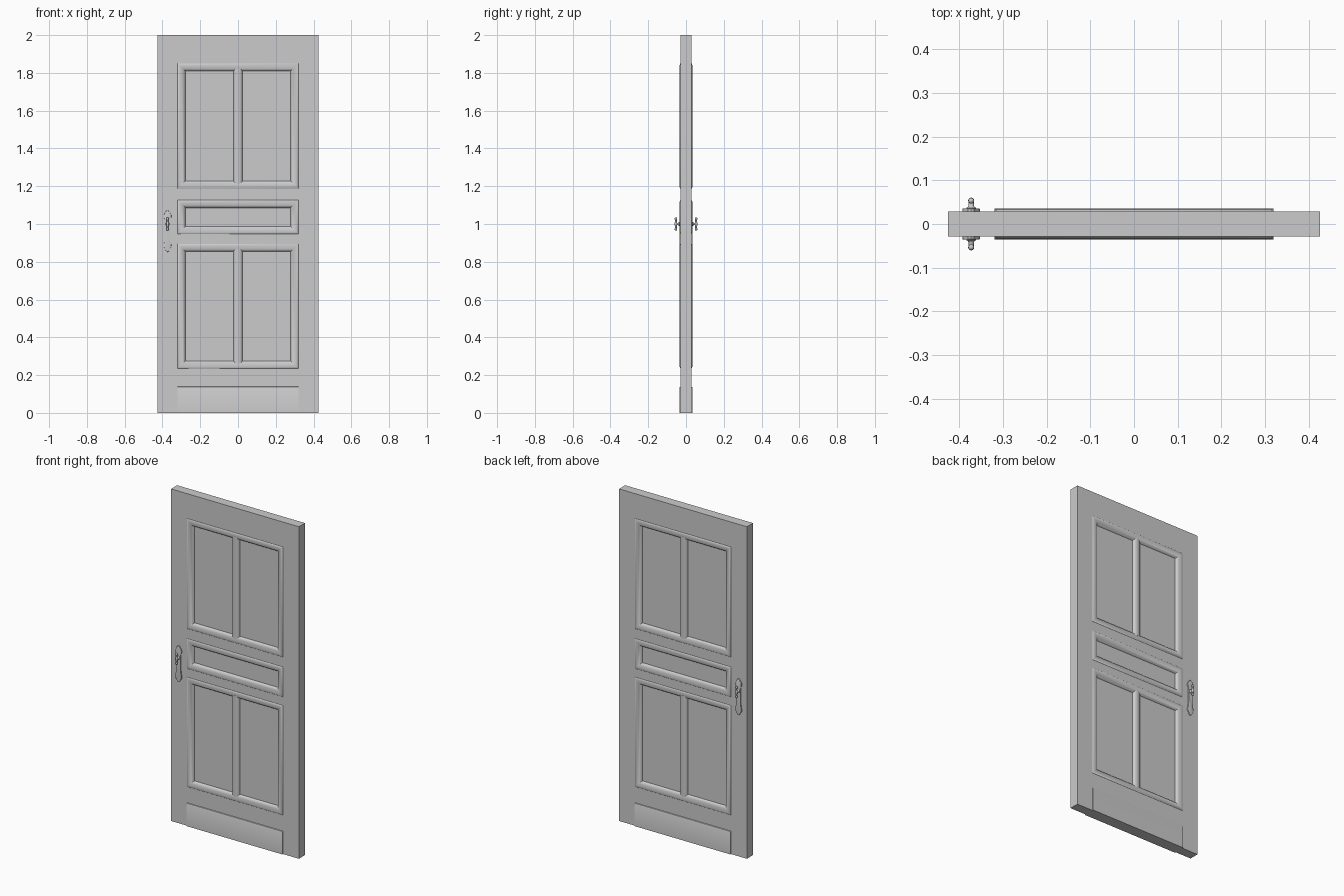
import bpy, bmesh, math
from mathutils import Matrix, Vector

if "Cube" in bpy.data.objects:
    bpy.data.objects.remove(bpy.data.objects["Cube"])

W, H, T = 0.426, 2.0, 0.029      # half width, height, half thickness
PX = 0.32                        # half width of the moulded fields
HX = -0.373                      # handle position


def finish(bm, name, angle=35):
    """Turn a front-side bmesh into an object mirrored to the back."""
    bmesh.ops.remove_doubles(bm, verts=bm.verts, dist=1e-5)
    bmesh.ops.recalc_face_normals(bm, faces=bm.faces)
    me = bpy.data.meshes.new(name)
    bm.to_mesh(me)
    bm.free()
    ob = bpy.data.objects.new(name, me)
    bpy.context.collection.objects.link(ob)
    bpy.ops.object.select_all(action='DESELECT')
    ob.select_set(True)
    bpy.context.view_layer.objects.active = ob
    bpy.ops.object.shade_smooth_by_angle(angle=math.radians(angle))
    m = ob.modifiers.new("both_sides", 'MIRROR')
    m.use_axis = (False, True, False)
    m.merge_threshold = 1e-5
    return ob


def rect(bm, x0, x1, z0, z1, y):
    return [bm.verts.new((x, y, z)) for x, z in ((x0, z0), (x1, z0), (x1, z1), (x0, z1))]


def extrude_outline(bm, pts, axis_fn, a, b):
    """Closed prism from a 2D outline between two depths."""
    r0 = [bm.verts.new(axis_fn(p, a)) for p in pts]
    r1 = [bm.verts.new(axis_fn(p, b)) for p in pts]
    n = len(pts)
    for i in range(n):
        bm.faces.new((r0[i], r0[(i + 1) % n], r1[(i + 1) % n], r1[i]))
    return bm.faces.new(r0), bm.faces.new(r1)


# Slab with three moulded, recessed fields
MOULD = [(0, 0), (0.003, 0.003), (0.009, 0.0045), (0.018, 0.004), (0.028, 0.001),
         (0.037, -0.005), (0.041, -0.013)]          # inset, height above slab
FIELDS = [(0.235, 0.895), (0.947, 1.127), (1.187, 1.85)]
bm = bmesh.new()
xs = [-W, -PX, PX, W]
zs = [0] + [z for f in FIELDS for z in f] + [H]
for j in range(len(zs) - 1):
    for i in range(3):
        x0, x1, z0, z1 = xs[i], xs[i + 1], zs[j], zs[j + 1]
        if i == 1 and j % 2 == 1:
            rings = [rect(bm, x0 + d, x1 - d, z0 + d, z1 - d, -T - h) for d, h in MOULD]
            for a, b in zip(rings, rings[1:]):
                for k in range(4):
                    bm.faces.new((a[k], a[(k + 1) % 4], b[(k + 1) % 4], b[k]))
            bm.faces.new(rings[-1])
        else:
            bm.faces.new(rect(bm, x0, x1, z0, z1, -T))
bmesh.ops.remove_doubles(bm, verts=bm.verts, dist=1e-5)
rim = [e for e in bm.edges if e.is_boundary]
ext = bmesh.ops.extrude_edge_only(bm, edges=rim)['geom']
for v in ext:
    if isinstance(v, bmesh.types.BMVert):
        v.co.y = 0
finish(bm, "door_slab")

# Rounded mullions splitting the tall fields
for name, (z0, z1) in (("lower_mullion", FIELDS[0]), ("upper_mullion", FIELDS[2])):
    bm = bmesh.new()
    half = [(0.024, -0.0135), (0.021, -0.005), (0.015, -0.0005), (0.007, 0.002)]
    outline = half + [(0, 0.0025)] + [(-x, h) for x, h in reversed(half)]
    extrude_outline(bm, outline, lambda p, z: (p[0], -T - p[1], z), z0 + 0.026, z1 - 0.026)
    finish(bm, name)

# Kick plate
bm = bmesh.new()
outline = [(T - 0.001, 0), (T + 0.006, 0), (T + 0.006, 0.132), (T + 0.004, 0.137), (T - 0.001, 0.139)]
extrude_outline(bm, outline, lambda p, x: (x, -p[0], p[1]), -PX, PX)
finish(bm, "kick_plate")

# Ornate handle back plate
bm = bmesh.new()
side = [(1.069, 0.007), (1.061, 0.010), (1.056, 0.016), (1.046, 0.020), (1.034, 0.020),
        (1.024, 0.015), (1.005, 0.013), (0.97, 0.014), (0.93, 0.014), (0.905, 0.017),
        (0.888, 0.020), (0.876, 0.019), (0.868, 0.012), (0.861, 0.010), (0.855, 0.006)]
outline = [(w, z) for z, w in side] + [(0, 0.852)] + [(-w, z) for z, w in reversed(side)] + [(0, 1.072)]
_, front = extrude_outline(bm, outline, lambda p, y: (HX + p[0], -y, p[1]), T - 0.001, T + 0.0065)
bmesh.ops.bevel(bm, geom=list(front.edges), offset=0.002, segments=2, affect='EDGES', profile=0.5)
finish(bm, "handle_plate")


def lathe(name, prof, place):
    """Spin (radius, length) points about z, then place the result."""
    bm = bmesh.new()
    vs = [bm.verts.new((r, 0, l)) for r, l in prof]
    es = [bm.edges.new(p) for p in zip(vs, vs[1:])]
    bmesh.ops.spin(bm, geom=vs + es, cent=(0, 0, 0), axis=(0, 0, 1),
                   angle=2 * math.pi, steps=16)
    bmesh.ops.transform(bm, matrix=place, verts=bm.verts)
    finish(bm, name, 50)


# Shank pointing out of the plate, and the upright grip on its end
lathe("handle_shank", [(0, 0), (0.011, 0), (0.011, 0.008), (0.008, 0.010), (0.006, 0.013),
                       (0.006, 0.026), (0, 0.026)],
      Matrix.Translation((HX, -T, 1.0)) @ Matrix.Rotation(math.pi / 2, 4, 'X'))
half = [(0, 0.035), (0.004, 0.034), (0.0065, 0.030), (0.0065, 0.026), (0.0045, 0.021),
        (0.005, 0.012), (0.007, 0.004)]
lathe("handle_grip", half + [(r, -l) for r, l in reversed(half)],
      Matrix.Translation((HX, -0.0535, 1.0)))
